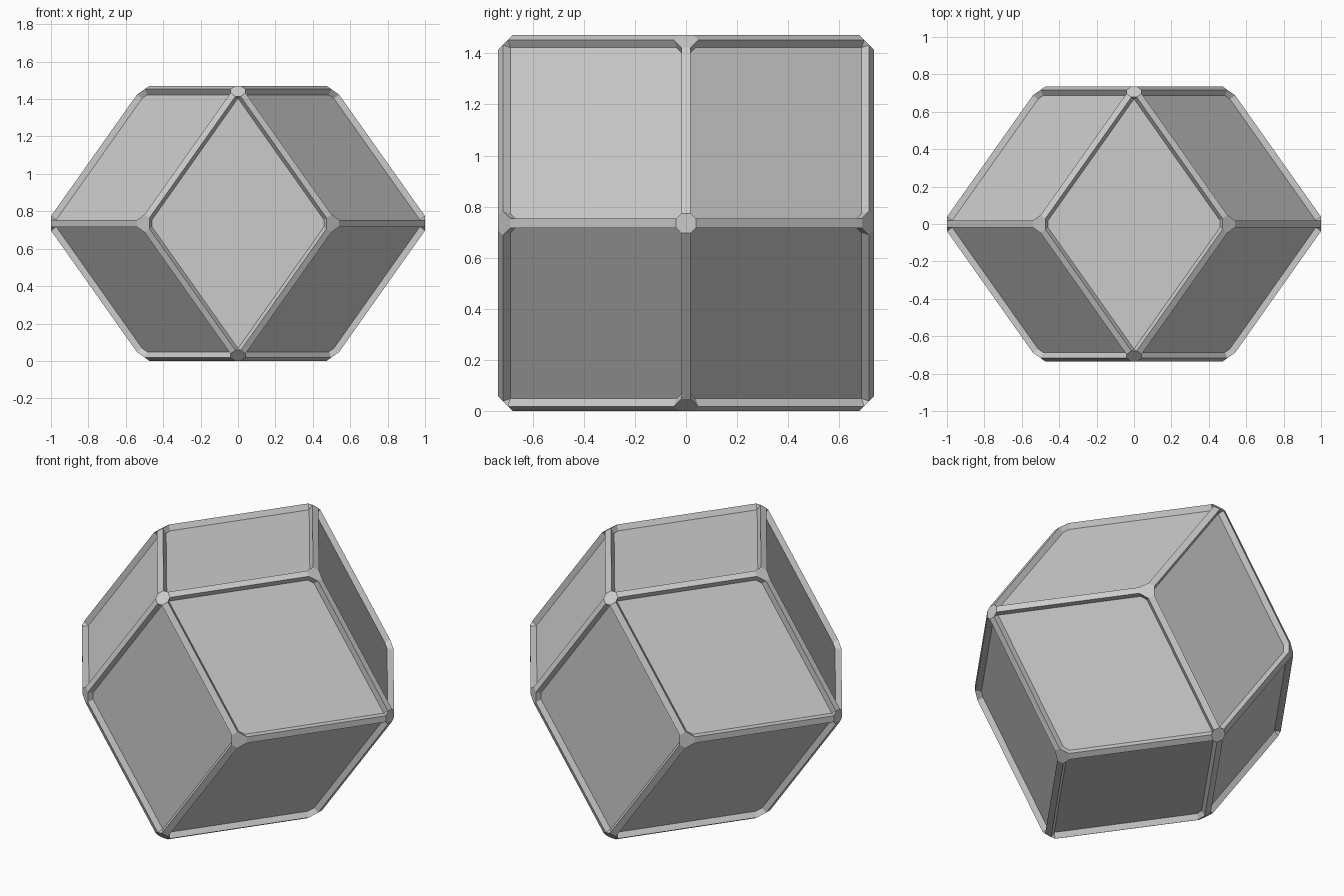
import bpy, bmesh
from math import pi, sqrt
from mathutils import Vector, Matrix
from itertools import product

if "Cube" in bpy.data.objects:
    bpy.data.objects.remove(bpy.data.objects["Cube"])

W = 0.037        # width of the frame bars
DEPTH = 0.055    # how far the bars reach inward
S = 0.047        # length of each corner joint arm
R_FRAME = 1 + S / sqrt(3)   # radius of the frame's outer edge lines
R_CORE = 0.998              # radius of the panelled body
LIFT = R_FRAME / sqrt(2) + W / 4

ROT = Matrix.Rotation(pi / 4, 3, 'X')
tips = [ROT @ Vector([s if i == a else 0 for i in range(3)])
        for a in range(3) for s in (-1, 1)]
cubes = [ROT @ Vector(c) for c in product((-0.5, 0.5), repeat=3)]
corners = tips + cubes


def add_hull(bm, points):
    """Convex solid around the points, with coplanar faces merged."""
    part = bmesh.new()
    for p in points:
        part.verts.new(p)
    res = bmesh.ops.convex_hull(part, input=part.verts[:])
    junk = {g for g in res['geom_interior'] + res['geom_unused']
            if isinstance(g, bmesh.types.BMVert)}
    if junk:
        bmesh.ops.delete(part, geom=list(junk), context='VERTS')
    bmesh.ops.dissolve_limit(part, angle_limit=0.02,
                             verts=part.verts[:], edges=part.edges[:])
    bmesh.ops.recalc_face_normals(part, faces=part.faces[:])
    tmp = bpy.data.meshes.new("tmp")
    part.to_mesh(tmp)
    part.free()
    bm.from_mesh(tmp)
    bpy.data.meshes.remove(tmp)


def finish(bm, name):
    me = bpy.data.meshes.new(name)
    bm.to_mesh(me)
    bm.free()
    ob = bpy.data.objects.new(name, me)
    ob.location.z = LIFT
    bpy.context.collection.objects.link(ob)


# panelled body: rhombic dodecahedron
bm = bmesh.new()
add_hull(bm, [c * R_CORE for c in corners])
finish(bm, "panels")

# frame bars along every edge; remember the end sections at each corner
bm = bmesh.new()
joints = {}
for i, t in enumerate(tips):
    for j, c in enumerate(cubes):
        if (t - c).length > 0.9:
            continue
        a, b = t * R_FRAME, c * R_FRAME
        along = (b - a).normalized()
        out = (a - along * a.dot(along)).normalized()
        side = along.cross(out)
        ends = []
        for base in (a + along * S, b - along * S):
            ends.append([base + side * k * W / 2 - out * d
                         for k in (-1, 1) for d in (0, DEPTH)])
        add_hull(bm, ends[0] + ends[1])
        joints.setdefault(('tip', i), []).extend(ends[0])
        joints.setdefault(('cube', j), []).extend(ends[1])
finish(bm, "frame_bars")

# faceted corner joints bridging the bar ends
bm = bmesh.new()
for pts in joints.values():
    add_hull(bm, pts)
finish(bm, "corner_joints")
